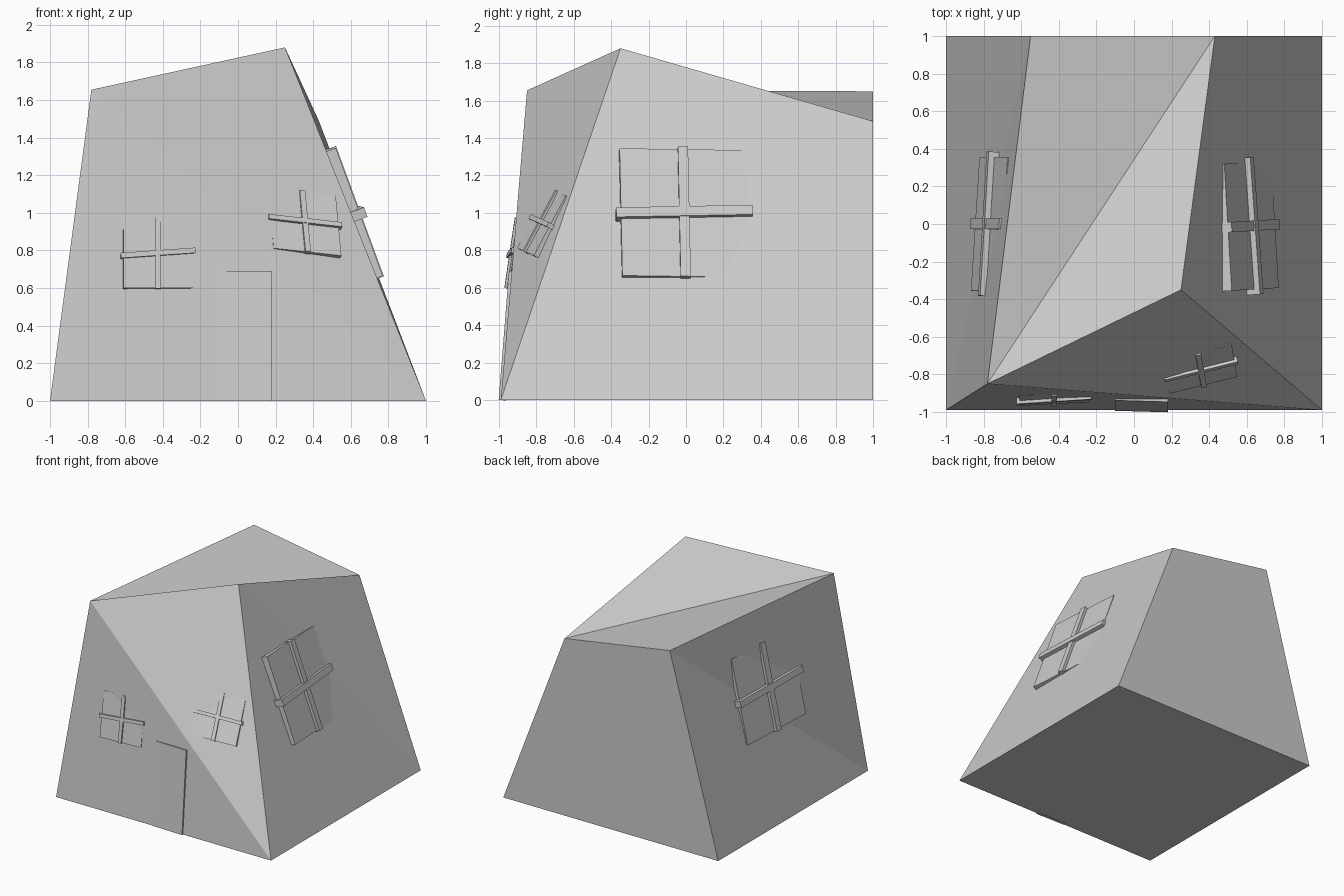
import bpy
from mathutils import Matrix, Vector

cube = bpy.data.objects.get("Cube")
if cube:
    bpy.data.objects.remove(cube, do_unlink=True)

# One plain grey for everything
GREY = (0.6, 0.6, 0.6, 1)
grey = bpy.data.materials.new("plain grey")
grey.use_nodes = True
grey.diffuse_color = GREY
grey.node_tree.nodes["Principled BSDF"].inputs["Base Color"].default_value = GREY


def add_mesh(name, verts, faces):
    mesh = bpy.data.meshes.new(name)
    mesh.from_pydata(verts, [], faces)
    mesh.materials.append(grey)
    obj = bpy.data.objects.new(name, mesh)
    bpy.context.collection.objects.link(obj)
    return obj


def slab(name, face_centre, across, up, depth, proud):
    """Box spanning across x up, standing proud of face_centre."""
    c, u, v = Vector(face_centre), Vector(across), Vector(up)
    n = u.cross(v).normalized()
    c = c + n * (proud - depth / 2)
    corners = [c + u * i + v * j + n * depth * k
               for k in (-0.5, 0.5) for j in (-0.5, 0.5) for i in (-0.5, 0.5)]
    return add_mesh(name, corners, [(0, 2, 3, 1), (4, 5, 7, 6), (0, 1, 5, 4),
                                    (2, 6, 7, 3), (0, 4, 6, 2), (1, 3, 7, 5)])


def window(name, centre, across, up, tilt):
    """Thin pane with two crossing bars, the crossbar slightly crooked."""
    u, v = Vector(across), Vector(up)
    size, n = u.length, u.cross(v).normalized()
    slab(name + "_pane", centre, u, v, 0.08 * size, 0)
    slab(name + "_upright", centre, u * 0.08, v * 1.02, 0.1 * size, 0.035 * size)
    turn = Matrix.Rotation(tilt, 3, n)
    slab(name + "_crossbar", centre, turn @ u * 1.08, turn @ v * 0.075,
         0.12 * size, 0.045 * size)


# Crooked house body: square base, four uneven roof corners
base = [(-1, -0.99, 0), (1, -0.99, 0), (1, 1, 0), (-1, 1, 0)]
roof = [(-0.78, -0.85, 1.655), (0.25, -0.35, 1.88), (0.43, 1, 1.49), (-0.55, 1, 1.65)]
add_mesh("house_body", base + roof, [
    (0, 3, 2, 1),               # floor
    (0, 1, 4), (1, 5, 4),       # front wall
    (1, 2, 5), (2, 6, 5),       # left wall
    (2, 3, 7, 6),               # back wall
    (3, 0, 7), (0, 4, 7),       # right wall
    (4, 5, 6), (4, 6, 7),       # roof
])

# Door and windows
slab("door", (0.04, -0.97, 0.345), (0.28, -0.008, 0), (0, 0.055, 0.69), 0.03, 0)
window("front_right_window", (-0.425, -0.93, 0.785), (0.37, 0.02, 0), (0, 0.055, 0.37), 0.07)
window("front_left_window", (0.355, -0.773, 0.952), (0.36, 0.09, -0.04), (-0.03, 0.17, 0.32), 0)
window("left_window", (0.625, -0.01, 1.0), (-0.04, 0.675, -0.01), (-0.25, -0.015, 0.68), 0.035)
window("right_window", (-0.77, 0, 1.025), (-0.045, -0.71, 0.01), (0.15, 0, 0.685), 0.02)
